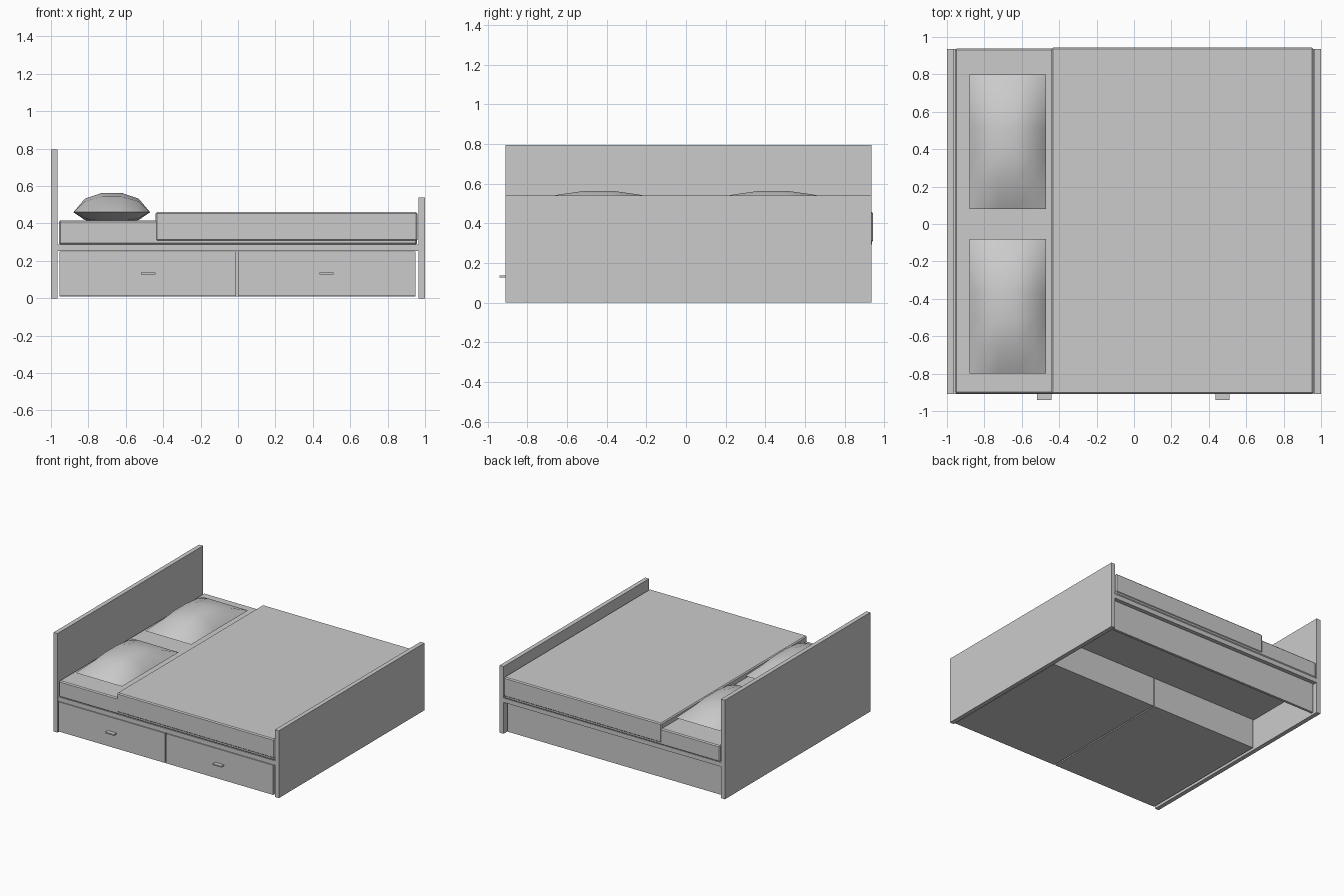
import bpy, bmesh

if "Cube" in bpy.data.objects:
    bpy.data.objects.remove(bpy.data.objects["Cube"])


def box(name, x0, x1, y0, y1, z0, z1, bevel=0.0):
    """Axis-aligned box given by its limits, with optional soft edges."""
    bm = bmesh.new()
    bmesh.ops.create_cube(bm, size=1)
    for v in bm.verts:
        v.co.x = x1 if v.co.x > 0 else x0
        v.co.y = y1 if v.co.y > 0 else y0
        v.co.z = z1 if v.co.z > 0 else z0
    me = bpy.data.meshes.new(name)
    bm.to_mesh(me)
    bm.free()
    ob = bpy.data.objects.new(name, me)
    bpy.context.collection.objects.link(ob)
    if bevel:
        m = ob.modifiers.new("soft_edges", 'BEVEL')
        m.width = bevel
        m.segments = 1
    return ob


def pillow(name, cx, cy, hx, hy, z, up, down):
    """Puffed cushion: a coarse grid, bulged up and down from a flat seam."""
    us = [-1, -0.7, -0.25, 0.25, 0.7, 1]
    fx = [0, 0.7, 1, 1, 0.7, 0]
    vs = [-1, -0.6, -0.2, 0.2, 0.6, 1]
    fy = [0, 0.8, 1, 1, 0.8, 0]
    bm = bmesh.new()
    for h in (up, -down):
        g = [[bm.verts.new((cx + u * hx, cy + v * hy, z + h * a * b))
              for v, b in zip(vs, fy)] for u, a in zip(us, fx)]
        for i in range(5):
            for j in range(5):
                bm.faces.new((g[i][j], g[i + 1][j], g[i + 1][j + 1], g[i][j + 1]))
    bmesh.ops.remove_doubles(bm, verts=bm.verts, dist=0.0005)
    bmesh.ops.recalc_face_normals(bm, faces=bm.faces)
    for f in bm.faces:
        f.smooth = True
    # keep the seam crisp
    for e in bm.edges:
        if all(abs(v.co.z - z) < 1e-5 for v in e.verts):
            e.smooth = False
    me = bpy.data.meshes.new(name)
    bm.to_mesh(me)
    bm.free()
    bpy.context.collection.objects.link(bpy.data.objects.new(name, me))


# end boards
box("headboard", -1.0, -0.965, -0.91, 0.935, 0, 0.795)
box("footboard", 0.965, 1.0, -0.91, 0.935, 0, 0.54)

# bed base, and recessed panel along the back
box("bed_base", -0.965, 0.965, -0.905, 0.935, 0.252, 0.287)
box("back_panel", -0.955, 0.95, 0.885, 0.905, 0.01, 0.25)

# mattress and blanket
box("mattress", -0.957, 0.957, -0.905, 0.938, 0.287, 0.417, 0.008)
box("blanket", -0.44, 0.96, -0.91, 0.943, 0.305, 0.46, 0.008)

# drawers with pull handles
for side, x0, x1, hx in (("left", -0.955, -0.01, -0.48), ("right", 0.0, 0.95, 0.473)):
    box(side + "_drawer", x0, x1, -0.91, 0.22, 0.012, 0.25)
    box(side + "_drawer_handle", hx - 0.038, hx + 0.038, -0.942, -0.908, 0.127, 0.137)

# pillows
for side, cy in (("front", -0.44), ("back", 0.44)):
    pillow(side + "_pillow", -0.675, cy, 0.205, 0.36, 0.46, 0.104, 0.06)
